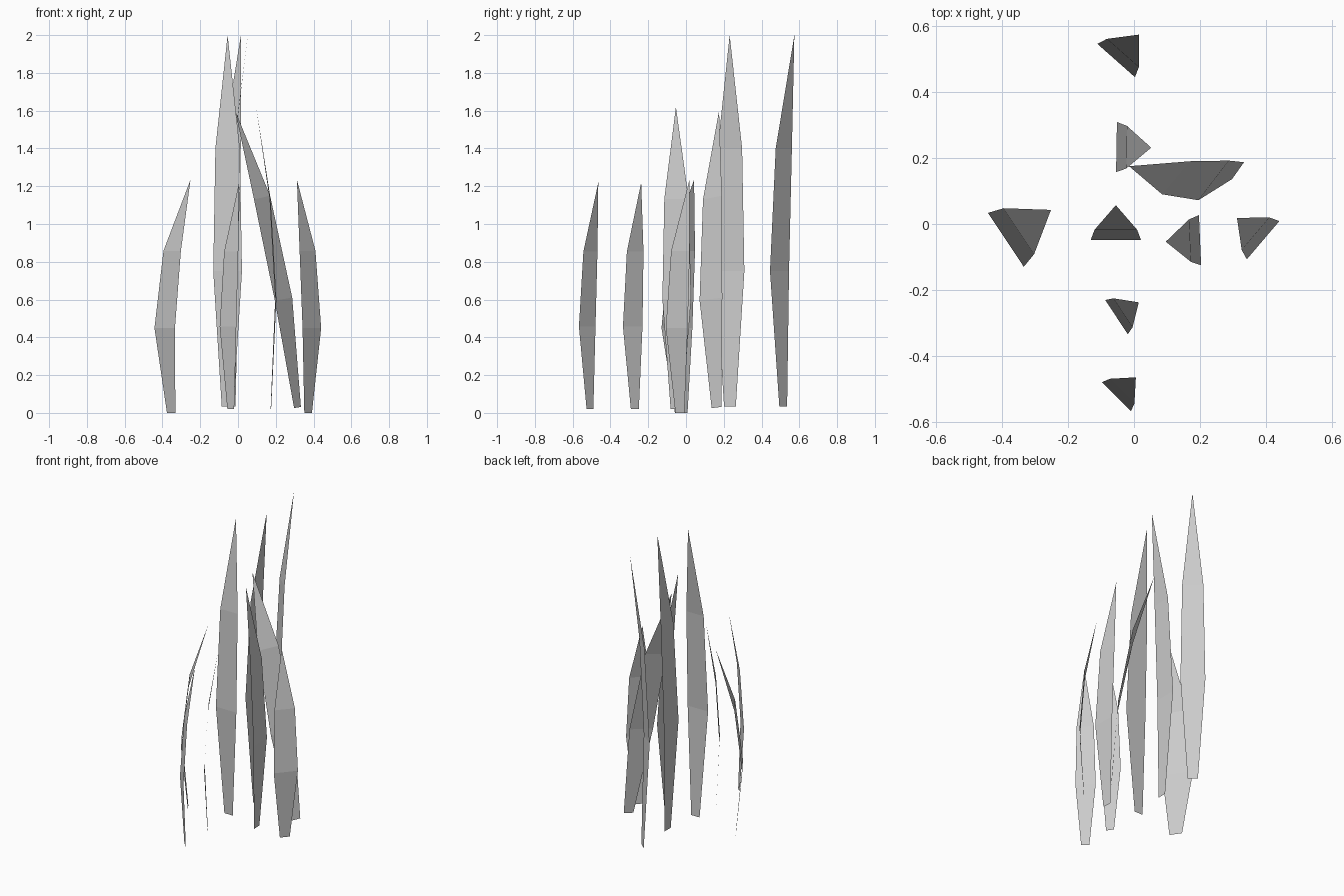
import bpy
from math import cos, sin, radians

if "Cube" in bpy.data.objects:
    bpy.data.objects.remove(bpy.data.objects["Cube"])


def strip(name, pairs, tip):
    """Flat ribbon through left/right point pairs, closed by a pointed tip."""
    verts = [p for pair in pairs for p in pair] + [tip]
    faces = [(2 * i, 2 * i + 1, 2 * i + 3, 2 * i + 2) for i in range(len(pairs) - 1)]
    n = len(verts)
    faces.append((n - 3, n - 2, n - 1))
    mesh = bpy.data.meshes.new(name)
    mesh.from_pydata(verts, [], faces)
    mesh.update()
    obj = bpy.data.objects.new(name, mesh)
    bpy.context.collection.objects.link(obj)


# blade profile: height fraction, bend fraction, half-width fraction
PROFILE = [(0, 0.25, 0.41), (0.364, 0, 1), (0.695, 0.29, 0.85)]


def blade(name, x, y, z0, height, angle, half, bend):
    """Upright blade; (x, y) is its widest point, angle the lean direction."""
    c, s = cos(radians(angle)), sin(radians(angle))

    def point(h, b, w):
        return (x + c * b * bend - s * w * half,
                y + s * b * bend + c * w * half, z0 + h * height)

    pairs = [(point(h, b, w), point(h, b, -w)) for h, b, w in PROFILE]
    strip(name, pairs, point(1, 1, 0))


# upright blades
BLADES = [
    ("tall_back", -0.054, 0.495, 0.035, 1.965, 48.5, 0.076, 0.105),
    ("tall_middle", -0.053, 0.233, 0.035, 1.965, -1, 0.076, 0.105),
    ("tall_front", -0.055, -0.048, 0.035, 1.965, 90, 0.076, 0.105),
    ("medium_right", 0.200, -0.049, 0.02, 1.60, 182.5, 0.076, 0.104),
    ("short_left", -0.388, -0.048, 0.0, 1.235, 33.6, 0.098, 0.164),
    ("short_right", 0.391, -0.049, 0.0, 1.235, 139.6, 0.076, 0.104),
    ("short_front", -0.053, -0.282, 0.02, 1.20, 33.5, 0.062, 0.081),
    ("short_far_front", -0.053, -0.523, 0.02, 1.20, 45, 0.062, 0.083),
]
for label, *values in BLADES:
    blade("grass_blade_" + label, *values)

# strongly leaning blade
strip("grass_blade_leaning",
      [((0.333, 0.187, 0.032), (0.297, 0.136, 0.025)),
       ((0.287, 0.192, 0.61), (0.195, 0.072, 0.595)),
       ((0.17, 0.19, 1.15), (0.085, 0.09, 1.13)),],
      (-0.015, 0.175, 1.60))
